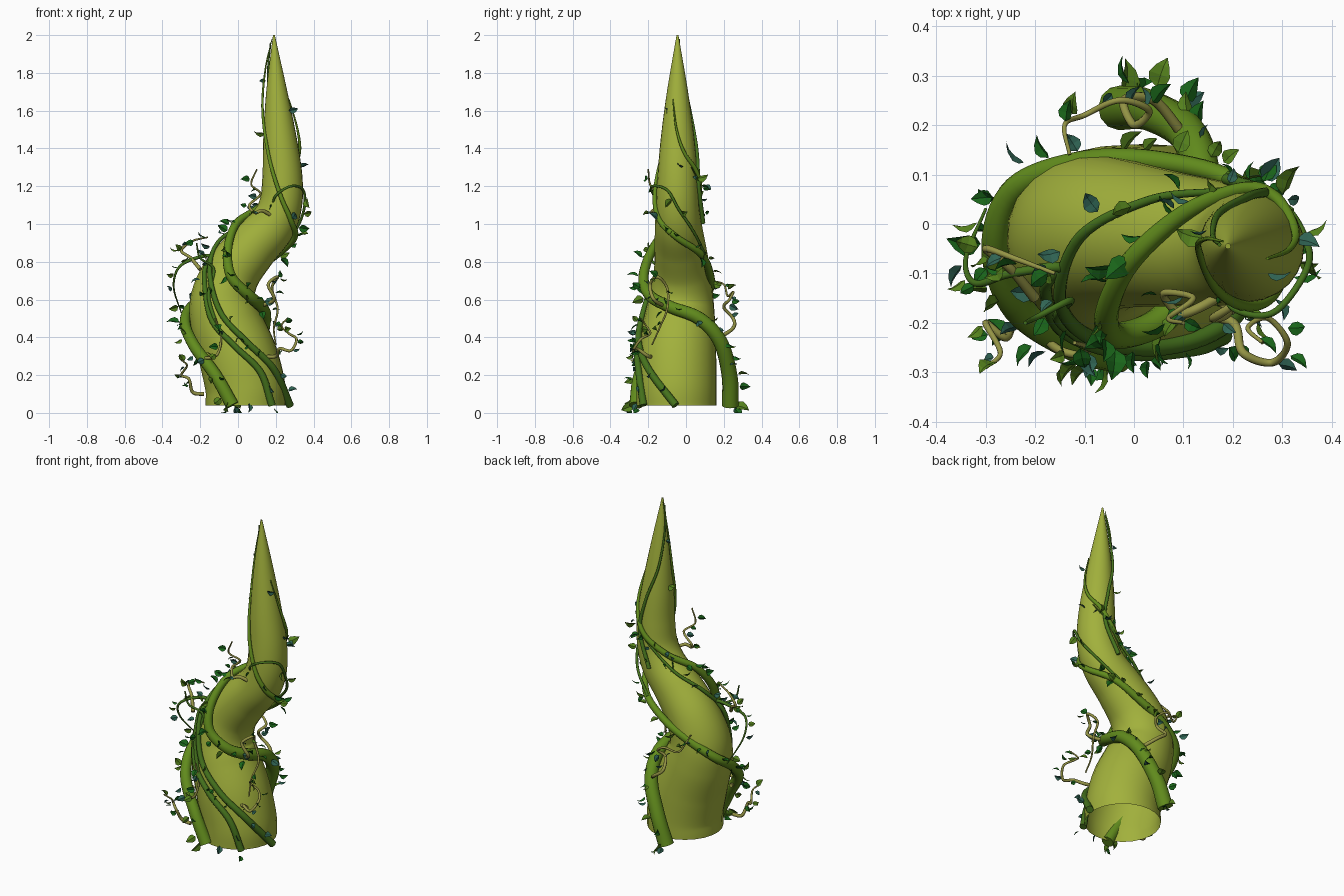
import bpy, bmesh, math, random
from mathutils import Vector

random.seed(7)


def material(name, rgb):
    m = bpy.data.materials.new(name)
    m.diffuse_color = (*rgb, 1)
    return m


STALK = material("stalk_green", (0.36, 0.44, 0.045))
VINE = material("vine_green", (0.12, 0.26, 0.012))
THIN = material("thin_vine_green", (0.06, 0.17, 0.012))
TENDRIL = material("tendril_olive", (0.30, 0.30, 0.06))
LEAF = [material("leaf_green", (0.01, 0.13, 0.01)),
        material("leaf_teal", (0.03, 0.13, 0.09)),
        material("leaf_olive", (0.09, 0.22, 0.012))]


def smooth_path(pts, steps):
    """Catmull-Rom through points of (x, y, z, radius)."""
    p = [Vector(q) for q in pts]
    p = [2 * p[0] - p[1]] + p + [2 * p[-1] - p[-2]]
    out = []
    for i in range(1, len(p) - 2):
        a, b, c, d = p[i - 1:i + 3]
        for k in range(steps):
            t = k / steps
            out.append(0.5 * (2 * b + (c - a) * t + (2 * a - 5 * b + 4 * c - d) * t * t
                              + (3 * b - a - 3 * c + d) * t ** 3))
    return out + [p[-2]]


def tube(name, pts, mat, steps=8, res=4, caps=True):
    path = smooth_path(pts, steps)
    cu = bpy.data.curves.new(name, 'CURVE')
    cu.dimensions = '3D'
    cu.bevel_depth = 1.0
    cu.bevel_resolution = res
    cu.use_fill_caps = caps
    sp = cu.splines.new('POLY')
    sp.points.add(len(path) - 1)
    for q, v in zip(sp.points, path):
        q.co = (v[0], v[1], v[2], 1)
        q.radius = max(v[3], 0.002)
    ob = bpy.data.objects.new(name, cu)
    bpy.context.collection.objects.link(ob)
    cu.materials.append(mat)
    bpy.ops.object.select_all(action='DESELECT')
    ob.select_set(True)
    bpy.context.view_layer.objects.active = ob
    bpy.ops.object.convert(target='MESH')
    bpy.ops.object.shade_smooth_by_angle(angle=math.radians(50))
    return path


def taper(pts, r0, r1):
    n = len(pts) - 1
    return [(*p, r0 + (r1 - r0) * i / n) for i, p in enumerate(pts)]


# Main stalk: tapered S-shaped horn, open at the bottom
stalk = tube("main_stalk", [
    (0.04, -0.05, 0.04, 0.212), (0.038, -0.05, 0.14, 0.212), (0.0, -0.047, 0.3, 0.208),
    (-0.06, -0.035, 0.47, 0.192), (-0.08, -0.025, 0.6, 0.172), (-0.035, -0.02, 0.735, 0.152),
    (0.07, -0.03, 0.87, 0.137), (0.175, -0.04, 0.985, 0.125), (0.225, -0.045, 1.1, 0.114),
    (0.235, -0.045, 1.25, 0.106), (0.222, -0.045, 1.45, 0.089), (0.205, -0.045, 1.7, 0.056),
    (0.19, -0.045, 2.0, 0.005)],
    STALK, 8, 10, False)


def around(z, deg, off):
    """Point hugging the stalk at height z and angle around its axis."""
    i = min(range(1, len(stalk) - 1), key=lambda k: abs(stalk[k][2] - z))
    t = (stalk[i + 1] - stalk[i - 1]).to_3d().normalized()
    u = Vector((0, 1, 0)).cross(t).normalized()
    v = t.cross(u)
    a = math.radians(deg)
    return tuple(stalk[i].to_3d() + (u * math.cos(a) + v * math.sin(a)) * (stalk[i][3] + off))


# Two thick vines
left_vine = tube("left_vine", taper([
    (-0.03, -0.265, 0.04), (-0.12, -0.245, 0.2), (-0.235, -0.17, 0.36), (-0.28, -0.05, 0.48),
    (-0.24, 0.07, 0.57), (-0.1, 0.125, 0.66), (0.06, 0.125, 0.74), (0.21, 0.08, 0.84),
    (0.3, -0.05, 0.93), (0.28, -0.14, 1.02), (0.225, -0.165, 1.15), (0.165, -0.13, 1.35),
    (0.13, -0.05, 1.6), (0.145, -0.03, 1.82), (0.18, -0.035, 1.98)], 0.036, 0.002), VINE)
right_vine = tube("right_vine", taper([
    (-0.03, 0.235, 0.04), (0.03, 0.23, 0.2), (0.11, 0.18, 0.38), (0.14, 0.07, 0.5),
    (0.125, -0.08, 0.56), (0.06, -0.19, 0.62), (-0.035, -0.225, 0.72), (-0.055, -0.18, 0.86),
    (-0.01, -0.08, 1.0), (0.1, 0.02, 1.08), (0.22, 0.07, 1.18), (0.285, 0.055, 1.28),
    (0.325, -0.01, 1.38), (0.315, -0.05, 1.5), (0.27, -0.07, 1.66)], 0.045, 0.003), VINE)

# Thin vines spiralling up the front and over the bend
front_vine_1 = tube("front_vine_1", taper(
    [(0.275, -0.055, 0.04)] +
    [around(z, a, 0.012) for z, a in [(0.2, -42), (0.35, -72), (0.52, -95),
     (0.7, -130), (0.8, -180), (0.92, -215), (1.08, -240), (1.2, -280), (1.3, -320)]],
    0.021, 0.003), THIN)
front_vine_2 = tube("front_vine_2", taper(
    [(0.18, -0.225, 0.04)] +
    [around(z, a, 0.01) for z, a in [(0.2, -65), (0.35, -90), (0.5, -112),
     (0.68, -140), (0.76, -155)]] +
    [(-0.25, -0.1, 0.81), (-0.32, -0.12, 0.76), (-0.34, -0.07, 0.66), (-0.3, 0.03, 0.53)],
    0.02, 0.003), THIN)
front_vine_3 = tube("front_vine_3", taper(
    [around(z, a, 0.01) for z, a in [(0.45, -105), (0.6, -115), (0.72, -125)]] +
    [(-0.2, -0.19, 0.82), (-0.22, -0.2, 0.9)], 0.011, 0.004), THIN)
side_loop = tube("side_loop", taper(
    [(0.18, -0.11, 1.08), (0.2, -0.17, 1.15), (0.28, -0.18, 1.2), (0.345, -0.1, 1.18),
     (0.35, -0.04, 1.08), (0.3, 0.04, 0.96), (0.19, 0.1, 0.84)], 0.006, 0.008), THIN)
back_vine = tube("back_vine", taper(
    [around(z, a, 0.008) for z, a in [(1.0, 90), (1.2, 75), (1.4, 85), (1.6, 120), (1.8, 150), (1.95, 170)]],
    0.012, 0.004), THIN)

# Curly tendrils
curls = [
    [(-0.18, -0.2, 0.1), (-0.24, -0.2, 0.11), (-0.26, -0.23, 0.18), (-0.3, -0.2, 0.2),
     (-0.27, -0.26, 0.25), (-0.3, -0.29, 0.28)],
    [(0.12, -0.18, 0.3), (0.2, -0.2, 0.3), (0.22, -0.26, 0.34), (0.28, -0.28, 0.33), (0.31, -0.24, 0.39),
     (0.27, -0.19, 0.42), (0.23, -0.21, 0.46), (0.26, -0.24, 0.5)],
    [(0.1, -0.1, 0.56), (0.19, -0.17, 0.6), (0.16, -0.19, 0.68), (0.21, -0.15, 0.72), (0.18, -0.1, 0.66),
     (0.21, -0.1, 0.55), (0.19, -0.14, 0.45), (0.2, -0.18, 0.36)],
    [(0.2, -0.13, 1.03), (0.13, -0.17, 1.07), (0.09, -0.18, 1.06), (0.06, -0.14, 1.1), (0.12, -0.15, 1.16),
     (0.07, -0.19, 1.21), (0.1, -0.2, 1.29)],
    [(0.1, 0.18, 0.4), (0.04, 0.25, 0.45), (-0.02, 0.25, 0.5), (0.0, 0.2, 0.56), (0.03, 0.23, 0.6),
     (-0.03, 0.25, 0.64), (-0.1, 0.22, 0.62), (-0.14, 0.2, 0.68), (-0.13, 0.14, 0.7)],
    [(-0.2, -0.15, 0.76), (-0.25, -0.09, 0.82), (-0.3, -0.05, 0.86), (-0.24, -0.07, 0.91), (-0.16, -0.1, 0.93)],
    [(-0.2, -0.15, 0.3), (-0.17, -0.24, 0.29), (-0.11, -0.265, 0.31), (-0.09, -0.25, 0.4), (-0.12, -0.24, 0.5)],
]
curl_paths = [tube(f"tendril_{i + 1}", taper(c, 0.011, 0.004), TENDRIL, 8, 2) for i, c in enumerate(curls)]


# Folded pointed leaves, gathered into one mesh
bm = bmesh.new()
RIBS = [(0.0, 0.0, 0.0), (0.18, 0.3, 0.0), (0.42, 0.36, 0.05), (0.72, 0.22, 0.03), (1.0, 0.0, -0.1)]


def leaf(base, direction, size, mat):
    d = direction.normalized()
    side = d.cross(Vector([random.uniform(-1, 1) for _ in range(3)])).normalized()
    n = side.cross(d)
    rows = []
    for t, w, h in RIBS:
        mid = base + (d * t + n * h) * size
        edge = n * w * 0.4
        rows.append([bm.verts.new(mid + (side * w * s + edge * abs(s)) * size) for s in
                     ((-1, 0, 1) if w else (0,))])
    for a, b in zip(rows, rows[1:]):
        if len(a) == 1:
            faces = [(a[0], b[1], b[0]), (a[0], b[2], b[1])]
        elif len(b) == 1:
            faces = [(a[0], a[1], b[0]), (a[1], a[2], b[0])]
        else:
            faces = [(a[0], a[1], b[1], b[0]), (a[1], a[2], b[2], b[1])]
        for f in faces:
            bm.faces.new(f).material_index = mat


def scatter(path, count, size, start=0.0, end=1.0):
    for k in range(count):
        f = start + (end - start) * (k + random.random() * 0.8) / count
        p = path[min(int(f * len(path)), len(path) - 1)]
        c = min(stalk, key=lambda s: abs(s[2] - p[2]))
        out = Vector((p[0] - c[0], p[1] - c[1], 0)).normalized()
        d = (out + Vector([random.uniform(-0.8, 0.8) for _ in range(3)])).normalized()
        leaf(p.to_3d() + d * (p[3] + random.uniform(0, 0.015)), d, size * random.uniform(0.75, 1.3), random.randrange(3))


scatter(left_vine, 26, 0.048, 0.0, 0.65)
scatter(right_vine, 34, 0.05, 0.0, 0.75)
scatter(front_vine_1, 14, 0.042)
scatter(front_vine_2, 14, 0.042)
scatter(side_loop, 3, 0.045)
scatter(back_vine, 2, 0.035)
for c in curl_paths:
    scatter(c, 6, 0.042, 0.2)
# Larger leaves at the vine feet and outer edges
for b, d, s, m in [((-0.02, 0.26, 0.04), (0.1, 1, -0.3), 0.08, 2), ((-0.06, -0.28, 0.04), (-0.2, -1, -0.4), 0.07, 2),
                   ((-0.31, -0.04, 0.48), (-1, 0.1, 0.1), 0.07, 0), ((0.33, -0.03, 1.3), (1, -0.3, 0.4), 0.05, 1),
                   ((0.3, 0.06, 1.24), (0.5, 1, 0.3), 0.07, 2), ((0.27, -0.1, 1.6), (1, 0, 0.2), 0.05, 1),
                   ((0.14, -0.03, 1.48), (-1, 0.3, 0.1), 0.06, 2), ((0.06, -0.26, 0.05), (0, -0.4, -1), 0.05, 1)]:
    leaf(Vector(b), Vector(d), s, m)
for v in bm.verts:
    v.co.z = max(v.co.z, 0.0)
me = bpy.data.meshes.new("leaves")
bm.to_mesh(me)
bm.free()
for m in LEAF:
    me.materials.append(m)
bpy.context.collection.objects.link(bpy.data.objects.new("leaves", me))
